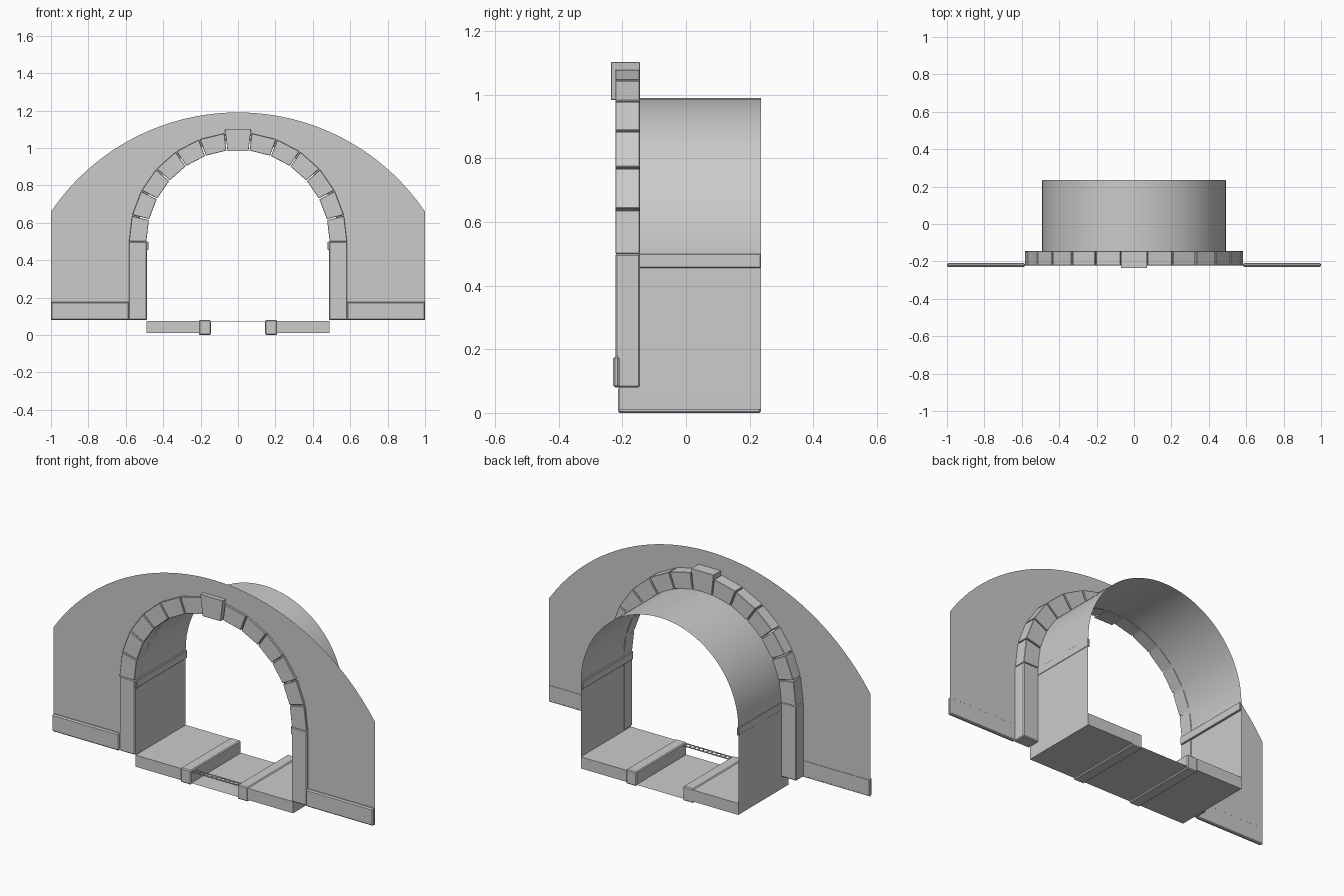
import bpy, bmesh
from math import sin, cos, pi, sqrt

if "Cube" in bpy.data.objects:
    bpy.data.objects.remove(bpy.data.objects["Cube"])

SPRING, R_IN, R_OUT = 0.5, 0.49, 0.583
FRONT, BACK = -0.21, 0.235


def finish(bm, name, bevel=0.0):
    bmesh.ops.recalc_face_normals(bm, faces=bm.faces)
    me = bpy.data.meshes.new(name)
    bm.to_mesh(me)
    bm.free()
    ob = bpy.data.objects.new(name, me)
    bpy.context.collection.objects.link(ob)
    if bevel:
        mod = ob.modifiers.new("bevel", 'BEVEL')
        mod.width = bevel
        mod.segments = 1
    return ob


def prism(name, pts, y0, y1, bevel=0.0):
    """Extrude an x-z outline from y0 to y1."""
    bm = bmesh.new()
    a = [bm.verts.new((x, y0, z)) for x, z in pts]
    b = [bm.verts.new((x, y1, z)) for x, z in pts]
    n = len(pts)
    bm.faces.new(a)
    bm.faces.new(b[::-1])
    for i in range(n):
        j = (i + 1) % n
        bm.faces.new((a[i], b[i], b[j], a[j]))
    return finish(bm, name, bevel)


def box(name, x0, x1, y0, y1, z0, z1, bevel=0.0):
    return prism(name, [(x0, z0), (x1, z0), (x1, z1), (x0, z1)], y0, y1, bevel)


def strip(name, rows):
    """Sheet of quads between pairs of points."""
    bm = bmesh.new()
    vs = [[bm.verts.new(p) for p in row] for row in rows]
    for r, s in zip(vs, vs[1:]):
        bm.faces.new((r[0], r[1], s[1], s[0]))
    return finish(bm, name)


def arch(r, foot, n):
    arc = [(r * cos(pi * i / n), SPRING + r * sin(pi * i / n)) for i in range(n + 1)]
    return [(r, foot)] + arc + [(-r, foot)]


# Headwall sheet: arch opening inside, shallow circular arc on top
R_TOP, C_TOP = 1.208, -0.018
N = 48
rows = []
for i, (x, z) in enumerate(arch(0.54, 0.08, N)):
    if i == 0 or i == N + 2:
        ox, oz = (1 if i == 0 else -1), 0.08
    else:
        ox = 1 - 2 * (i - 1) / N
        oz = C_TOP + sqrt(R_TOP ** 2 - ox ** 2)
    rows.append(((x, FRONT, z), (ox, FRONT, oz)))
strip("headwall", rows)

# Tunnel lining, open at both ends
lining = strip("tunnel_lining", [((x, FRONT, z), (x, BACK, z)) for x, z in arch(R_IN, 0.01, 40)])
for p in lining.data.polygons:
    p.use_smooth = True

# Arch stones around a proud keystone
STEP, GAP = pi / 13, 0.006
for i in range(13):
    if i == 6:
        continue
    a0 = i * STEP + (GAP if i else 0)
    a1 = (i + 1) * STEP - (GAP if i < 12 else 0)
    pts = [(r * cos(a), SPRING + r * sin(a))
           for r, a in ((R_IN, a0), (R_OUT, a0), (R_OUT, a1), (R_IN, a1))]
    prism("arch_stone", pts, -0.222, -0.145, 0.002)
prism("keystone", [(-0.056, 0.983), (0.056, 0.983), (0.07, 1.102), (-0.07, 1.102)],
      BACK * -1, -0.145, 0.001)

# Parts repeated left and right
for s in (-1, 1):
    def pair(name, xa, xb, *rest):
        box(name, min(s * xa, s * xb), max(s * xa, s * xb), *rest)
    pair("jamb", 0.487, 0.584, -0.222, -0.145, 0.08, 0.5, 0.005)
    pair("plinth", 0.582, 1.0, -0.229, -0.209, 0.08, 0.177, 0.006)
    pair("impost_band", 0.479, 0.492, -0.218, BACK, 0.455, 0.5, 0.003)
    pair("walkway", 0.205, 0.49, FRONT, BACK, 0.01, 0.075)
    pair("kerb", 0.145, 0.209, -0.213, BACK, 0.0, 0.08, 0.005)

# Channel bed between the kerbs
strip("channel_bed", [((-0.147, FRONT, 0.01), (-0.147, BACK, 0.01)),
                      ((0.147, FRONT, 0.01), (0.147, BACK, 0.01))])

# Flat grating at the front of the channel
for y in (FRONT, -0.182):
    box("grating_rail", -0.147, 0.147, y, y + 0.006, 0.071, 0.075)
for i in range(11):
    x = -0.135 + i * 0.027
    box("grating_slat", x - 0.004, x + 0.004, -0.206, -0.18, 0.071, 0.075)
